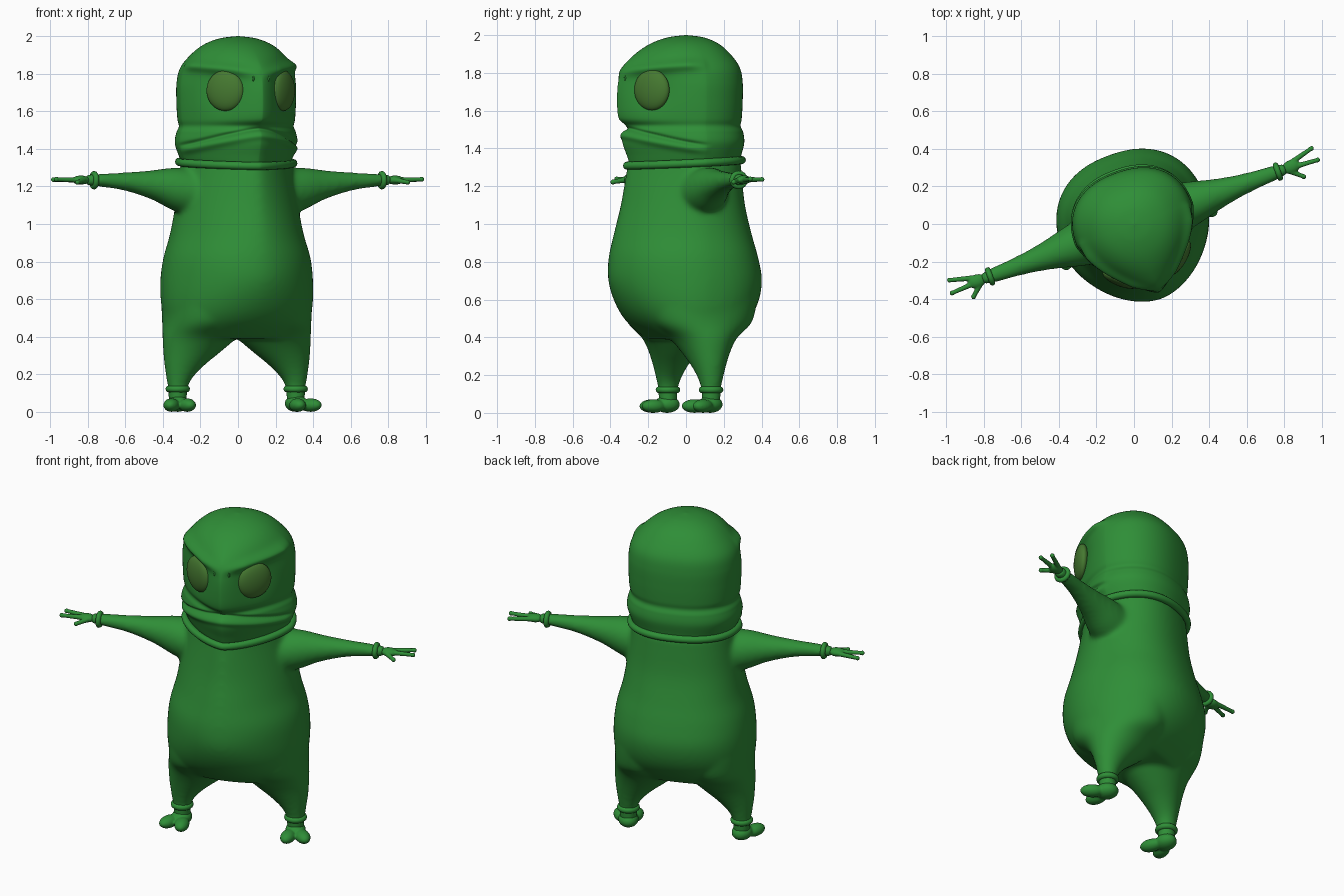
import bpy, bmesh, math
from math import sin, cos, pi, exp, radians
from mathutils import Vector, Matrix

if "Cube" in bpy.data.objects:
    bpy.data.objects.remove(bpy.data.objects["Cube"])

TURN = radians(20)   # whole figure is turned about z


def material(name, rgb):
    m = bpy.data.materials.new(name)
    m.use_nodes = True
    m.diffuse_color = (*rgb, 1)
    m.node_tree.nodes["Principled BSDF"].inputs["Base Color"].default_value = (*rgb, 1)
    return m


GREEN = material("leaf green", (0.028, 0.27, 0.038))
OLIVE = material("olive green", (0.06, 0.19, 0.03))


def finish(bm, name, mat=GREEN, voxel=0, smooth=0):
    bmesh.ops.recalc_face_normals(bm, faces=bm.faces)
    for f in bm.faces:
        f.smooth = True
    me = bpy.data.meshes.new(name)
    bm.to_mesh(me)
    bm.free()
    me.materials.append(mat)
    ob = bpy.data.objects.new(name, me)
    bpy.context.collection.objects.link(ob)
    ob.rotation_euler.z = TURN
    if voxel:
        r = ob.modifiers.new("merge", 'REMESH')
        r.mode, r.voxel_size, r.use_smooth_shade = 'VOXEL', voxel, True
        s = ob.modifiers.new("soften", 'SMOOTH')
        s.iterations, s.factor = smooth, 0.5
    return ob


def loft(bm, rings, closed=False):
    rows = [[bm.verts.new(p) for p in r] for r in rings]
    n = len(rows[0])
    pairs = list(zip(rows, rows[1:])) + ([(rows[-1], rows[0])] if closed else [])
    for a, b in pairs:
        for i in range(n):
            j = (i + 1) % n
            bm.faces.new((a[i], a[j], b[j], b[i]))
    if not closed:
        bm.faces.new(rows[0])
        bm.faces.new(rows[-1])


def outline(z, w, f, b, pf=2, pb=2.3, n=96):
    """Cross-section with its own front and back depth and squareness."""
    pts = []
    for i in range(n):
        a = 2 * pi * i / n
        c, s = cos(a), sin(a)
        p = pb if s > 0 else pf
        x = math.copysign(abs(c) ** (2 / p), c) * w
        y = math.copysign(abs(s) ** (2 / p), s) * (b if s > 0 else f)
        pts.append(Vector((x, y, z)))
    return pts


def smooth_rows(rows, steps):
    """Catmull-Rom interpolation through table rows."""
    rows = [rows[0]] + rows + [rows[-1]]
    out = []
    for k in range(1, len(rows) - 2):
        for i in range(steps):
            t = i / steps
            out.append([0.5 * (2 * b + (c - a) * t + (2 * a - 5 * b + 4 * c - d) * t * t
                        + (3 * b - a - 3 * c + d) * t ** 3)
                        for a, b, c, d in zip(*rows[k - 1:k + 3])])
    return out + [rows[-1]]


def blob(bm, centre, size, turn=0):
    m = Matrix.Translation(centre) @ Matrix.Rotation(turn, 4, 'Z') @ Matrix.Diagonal((*size, 1))
    bmesh.ops.create_uvsphere(bm, u_segments=32, v_segments=20, radius=1, matrix=m)


def tube(bm, start, end, r0, r1):
    start, end = Vector(start), Vector(end)
    q = (end - start).to_track_quat('Z', 'Y')
    ring = lambda c, r: [c + q @ Vector((r * cos(k * pi / 6), r * sin(k * pi / 6), 0)) for k in range(12)]
    loft(bm, [ring(start, r0), ring(end, r1)])
    blob(bm, end, (r1 * 1.2,) * 3)


def roll(bm, path, r):
    """Round roll following a closed path of points."""
    mid = sum(path, Vector()) / len(path)
    axis = (path[0] - mid).cross(path[len(path) // 4] - mid).normalized()
    rings = []
    for p in path:
        out = (p - mid).normalized()
        rings.append([p + r * (cos(k * pi / 6) * out + sin(k * pi / 6) * axis) for k in range(12)])
    loft(bm, rings, closed=True)


# Torso, legs and arms merged into one soft body
bm = bmesh.new()
torso = [(1.33, .30, .32, .28, 1.5), (1.25, .31, .335, .285, 1.5), (1.1, .33, .36, .30, 1.6),
         (.95, .355, .395, .335, 1.7), (.82, .39, .42, .37, 1.8), (.7, .405, .42, .39, 1.8),
         (.58, .405, .375, .365, 1.9), (.48, .39, .30, .30, 2), (.39, .36, .18, .19, 2)]
loft(bm, [outline(*r) for r in smooth_rows(torso, 5)])
legs = [(.6, .2, .2, .3), (.48, .2, .2, .27), (.4, .21, .2, .18), (.33, .247, .163, .13),
        (.25, .295, .11, .09), (.18, .325, .07, .065), (.12, .334, .052, .052), (.05, .334, .05, .05)]
arms = [(.22, 1.16, .14, .13), (.36, 1.185, .11, .115), (.48, 1.207, .08, .08),
        (.62, 1.224, .056, .052), (.75, 1.232, .044, .038), (.86, 1.234, .034, .03)]
for side in (-1, 1):
    loft(bm, [[p + Vector((side * cx, .02, 0)) for p in outline(z, rx, ry, ry, 2, 2, 48)]
              for z, cx, rx, ry in smooth_rows(legs, 4)])
    loft(bm, [[Vector((side * x, p.x, cz + p.y)) for p in outline(0, ry, rz, rz, 2, 2, 48)]
              for x, cz, ry, rz in smooth_rows(arms, 4)])
finish(bm, "body", voxel=.013, smooth=14)

# Hands, feet and cuffs
for side, label in ((-1, "right"), (1, "left")):
    bm = bmesh.new()
    wrist = Vector((side * .86, 0, 1.234))
    blob(bm, wrist + Vector((side * .03, 0, 0)), (.05, .036, .024))
    for tip in ((1.025, .055, 1.236), (1.035, -.014, 1.238), (.935, -.072, 1.222)):
        tube(bm, wrist + Vector((side * .02, tip[1] * .3, 0)), (side * tip[0], tip[1], tip[2]), .016, .0115)
    finish(bm, label + "_hand", voxel=.005, smooth=4)

    bm = bmesh.new()
    splay = side * radians(14)
    place = lambda x, y, z: Vector((side * .334, .02, z)) + Matrix.Rotation(splay, 3, 'Z') @ Vector((x, y, 0))
    blob(bm, place(0, -.005, .045), (.058, .068, .045), splay)
    for off in (-1, 1):
        blob(bm, place(off * .042, -.08, .036), (.042, .068, .036), splay + off * .3)
    finish(bm, label + "_foot", voxel=.006, smooth=5)

    bm = bmesh.new()
    circle = [(cos(k * pi / 20), sin(k * pi / 20)) for k in range(40)]
    roll(bm, [Vector((side * .334 + .047 * c, .02 + .047 * s, .122)) for c, s in circle], .018)
    finish(bm, label + "_ankle_cuff")
    bm = bmesh.new()
    roll(bm, [Vector((side * .815, .036 * c, 1.233 + .034 * s)) for c, s in circle], .015)
    finish(bm, label + "_wrist_cuff")

# Collar, slightly lower at the front
bm = bmesh.new()
roll(bm, [p + Vector((0, 0, p.y * .05)) for p in outline(1.325, .31, .33, .285, 1.45)], .021)
finish(bm, "collar")

# Head with pointed face, frowning mouth, heavy brow and eye sockets
EYE = Vector((.164, -.252, 1.71))
head = [(1.3, .28, .31, .27, 1.4), (1.36, .31, .33, .28, 1.4), (1.43, .333, .355, .295, 1.4),
        (1.485, .325, .352, .29, 1.4), (1.52, .312, .338, .277, 1.4), (1.56, .32, .378, .282, 1.35),
        (1.65, .325, .388, .287, 1.35), (1.75, .324, .382, .287, 1.35), (1.83, .305, .355, .272, 1.45),
        (1.9, .25, .28, .225, 1.7), (1.955, .18, .19, .165, 1.9), (1.988, .095, .095, .09, 2),
        (2, .004, .004, .004, 2)]


def bump(v, width):
    return exp(-(v / width) ** 2)


def sculpt(p):
    ax = abs(p.x)
    front = min(1, max(0, (.02 - p.y) / .1))
    mouth = 1.505 - .075 * (ax / .3) ** 1.4
    brow = 1.80 + .045 * min(1, ax / .28)
    d = -.016 * bump(p.z - mouth, .011) + .012 * bump(p.z - mouth + .035, .02)
    d += .026 * bump(p.z - brow, .03) * min(1, ax / .12)
    socket = (Vector((ax, p.y, p.z)) - EYE).length
    d -= .02 * bump(socket, .12)
    out = Vector((p.x, p.y, 0))
    return p + out.normalized() * d * front if out.length > .02 else p


bm = bmesh.new()
loft(bm, [[sculpt(p) for p in outline(*r, n=144)] for r in smooth_rows(head, 11)])
finish(bm, "head")

# Eyes and nostrils
for side, label in ((-1, "right"), (1, "left")):
    bm = bmesh.new()
    blob(bm, (side * EYE.x, EYE.y, EYE.z), (.105, .04, .108), side * radians(40))
    finish(bm, label + "_eye", OLIVE)
    bm = bmesh.new()
    blob(bm, (side * .038, -.352, 1.775), (.007, .014, .022), side * radians(40))
    finish(bm, label + "_nostril")
